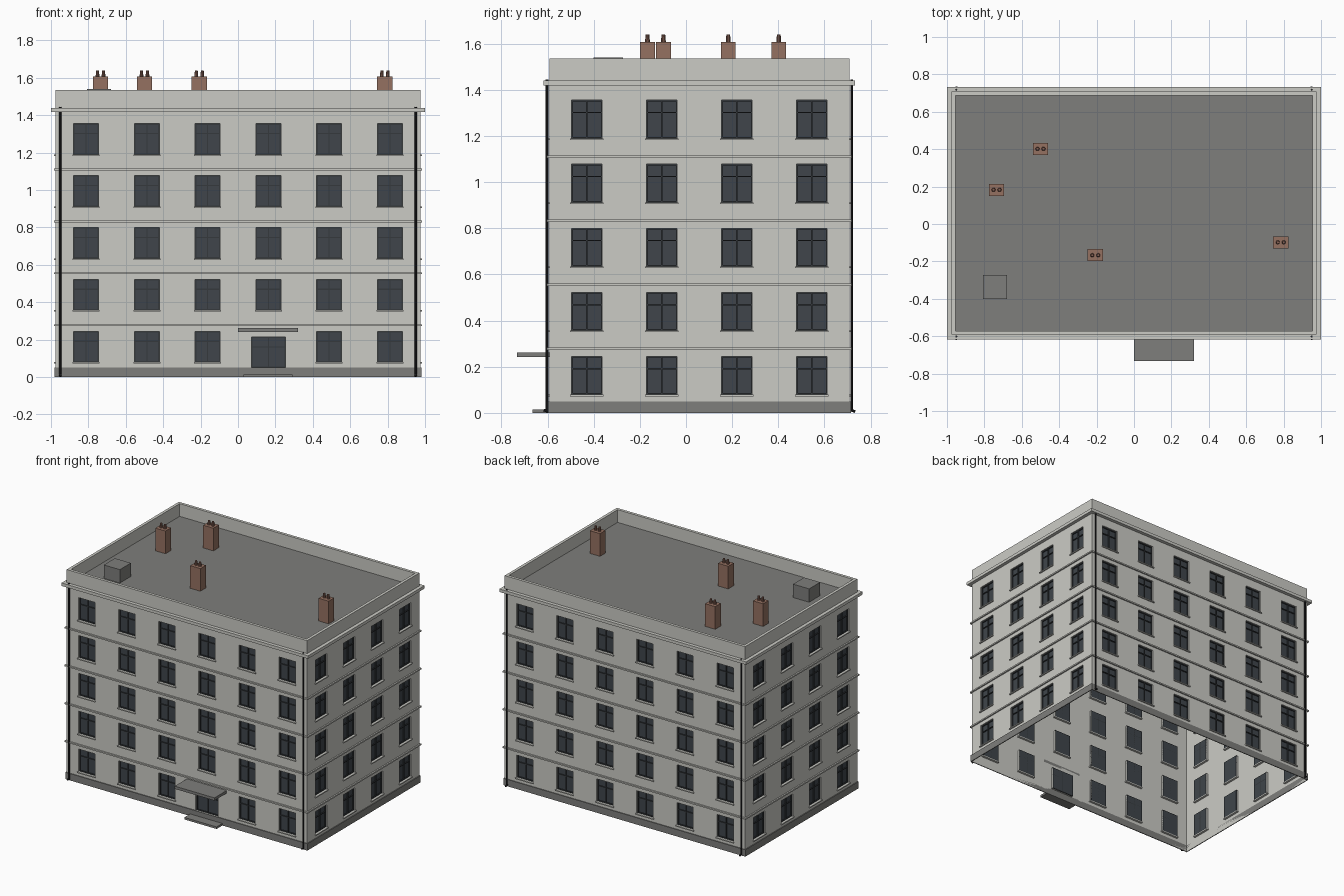
import bpy, bmesh, math
from mathutils import Matrix, Vector

if "Cube" in bpy.data.objects:
    bpy.data.objects.remove(bpy.data.objects["Cube"])

YC, HX, HY = 0.058, 0.975, 0.65      # footprint centre and half sizes
BAY, FLOOR, TOP = 0.325, 0.2775, 1.44


def mat(name, r, g, b):
    m = bpy.data.materials.new(name)
    m.diffuse_color = (r, g, b, 1)
    m.use_nodes = True
    m.node_tree.nodes["Principled BSDF"].inputs["Base Color"].default_value = m.diffuse_color
    return m


STONE = mat("pale_render", 0.60, 0.60, 0.56)
DARK = mat("dark_grey", 0.21, 0.21, 0.20)
GLASS = mat("glass", 0.05, 0.06, 0.07)
FRAME = mat("frame_dark", 0.035, 0.04, 0.045)
BRICK = mat("brick", 0.30, 0.165, 0.12)
POT = mat("pot_clay", 0.24, 0.12, 0.09)
IRON = mat("iron", 0.015, 0.015, 0.017)


def finish(bm, name, material):
    me = bpy.data.meshes.new(name)
    bm.to_mesh(me)
    bm.free()
    me.materials.append(material)
    ob = bpy.data.objects.new(name, me)
    bpy.context.collection.objects.link(ob)
    return ob


def quad(bm, M, pts):
    bm.faces.new([bm.verts.new(M @ Vector(p)) for p in pts])


def add_box(bm, x0, x1, y0, y1, z0, z1, M=Matrix()):
    T = Matrix.Translation(((x0 + x1) / 2, (y0 + y1) / 2, (z0 + z1) / 2))
    S = Matrix.Diagonal((x1 - x0, y1 - y0, z1 - z0, 1))
    bmesh.ops.create_cube(bm, size=1, matrix=M @ T @ S)


def box(name, material, *dims):
    bm = bmesh.new()
    add_box(bm, *dims)
    return finish(bm, name, material)


def ring(name, material, out, inn, z0, z1):
    """Rectangular band round the building, offsets measured from the wall."""
    bm = bmesh.new()
    loops = []
    for o, z in ((out, z0), (out, z1), (inn, z1), (inn, z0)):
        loops.append([bm.verts.new((sx * (HX + o), YC + sy * (HY + o), z))
                      for sx, sy in ((-1, -1), (1, -1), (1, 1), (-1, 1))])
    for k in range(4):
        a, b = loops[k], loops[(k + 1) % 4]
        for i in range(4):
            j = (i + 1) % 4
            bm.faces.new((a[i], a[j], b[j], b[i]))
    return finish(bm, name, material)


def rect(x0, x1, z0, z1, y):
    return [(x0, y, z0), (x1, y, z0), (x1, y, z1), (x0, y, z1)]


# walls with recessed openings, one bay at a time
walls, panes, frames, sills = (bmesh.new() for _ in range(4))
REVEAL, BAR = 0.016, 0.006
for side in range(4):
    cols, dist = ((6, HY), (4, HX))[side % 2]
    M = (Matrix.Translation((0, YC, 0)) @ Matrix.Rotation(side * math.pi / 2, 4, 'Z')
         @ Matrix.Translation((0, -dist, 0)))
    for c in range(cols):
        cx = (c - (cols - 1) / 2) * BAY
        for f in range(5):
            door = side == 0 and c == 3 and f == 0
            w = 0.091 if door else 0.0665
            z0, z1 = (0.05, 0.214) if door else (f * FLOOR + 0.08, f * FLOOR + 0.245)
            x0, x1 = cx - w, cx + w
            outer = rect(cx - BAY / 2, cx + BAY / 2, f * FLOOR,
                         TOP if f == 4 else (f + 1) * FLOOR, 0)
            hole, back = rect(x0, x1, z0, z1, 0), rect(x0, x1, z0, z1, REVEAL)
            for i in range(4):
                j = (i + 1) % 4
                quad(walls, M, (outer[i], outer[j], hole[j], hole[i]))
                quad(walls, M, (hole[i], hole[j], back[j], back[i]))
            quad(panes, M, back)
            # frame border, mullion and transom
            ya, yb = REVEAL - 0.007, REVEAL
            for xa in (x0, cx - BAR / 2, x1 - BAR):
                add_box(frames, xa, xa + BAR, ya, yb, z0, z1, M)
            zt = z0 + (z1 - z0) * 0.66
            for za in (z0, zt, z1 - BAR):
                add_box(frames, x0, x1, ya, yb, za, za + BAR, M)
            if not door:
                add_box(sills, x0 - 0.006, x1 + 0.006, -0.009, REVEAL, z0 - 0.008, z0, M)
bmesh.ops.remove_doubles(walls, verts=walls.verts, dist=1e-5)
finish(walls, "walls", STONE)
finish(panes, "window_panes", GLASS)
finish(frames, "window_frames", FRAME)
finish(sills, "window_sills", STONE)

# horizontal mouldings, plinth, parapet
ring("plinth", DARK, 0.006, 0, 0, 0.05)
for f in range(1, 5):
    ring(f"floor_band_{f}", STONE, 0.010, 0, f * FLOOR - 0.005, f * FLOOR + 0.005)
ring("cornice", STONE, 0.025, 0, 1.418, 1.44)
ring("parapet", STONE, 0, -0.021, 1.43, 1.535)

# roof deck and hatch
box("roof_deck", DARK, -HX + 0.01, HX - 0.01, YC - HY + 0.01, YC + HY - 0.01, 1.432, 1.442)
box("roof_hatch", DARK, -0.808, -0.678, -0.40, -0.272, 1.44, 1.54)

# entrance canopy and step
box("entrance_canopy", DARK, 0.0, 0.322, -0.733, YC - HY, 0.242, 0.262)
box("entrance_step", DARK, 0.03, 0.292, -0.665, YC - HY, 0, 0.015)

# chimneys with two tapered pots each
for n, (x, y) in enumerate(((-0.735, 0.183), (-0.5, 0.402), (-0.207, -0.167), (0.785, -0.098)), 1):
    box(f"chimney_{n}", BRICK, x - 0.041, x + 0.041, y - 0.032, y + 0.032, 1.44, 1.608)
    bm = bmesh.new()
    for dx in (-0.016, 0.016):
        bmesh.ops.create_cone(bm, cap_ends=True, segments=10, radius1=0.011, radius2=0.008,
                              depth=0.034, matrix=Matrix.Translation((x + dx, y, 1.622)))
    finish(bm, f"chimney_pots_{n}", POT)

# downpipes with outlet shoes at the four corners
bm = bmesh.new()
for sx in (-1, 1):
    for sy in (-1, 1):
        x, y = sx * 0.95, YC + sy * (HY + 0.010)
        bmesh.ops.create_cone(bm, cap_ends=True, segments=8, radius1=0.006, radius2=0.006,
                              depth=1.435, matrix=Matrix.Translation((x, y, 0.7275)))
        bmesh.ops.create_cone(
            bm, cap_ends=True, segments=8, radius1=0.006, radius2=0.006, depth=0.022,
            matrix=Matrix.Translation((x, y + sy * 0.005, 0.009)) @ Matrix.Rotation(math.radians(72), 4, 'X'))
finish(bm, "downpipes", IRON)
